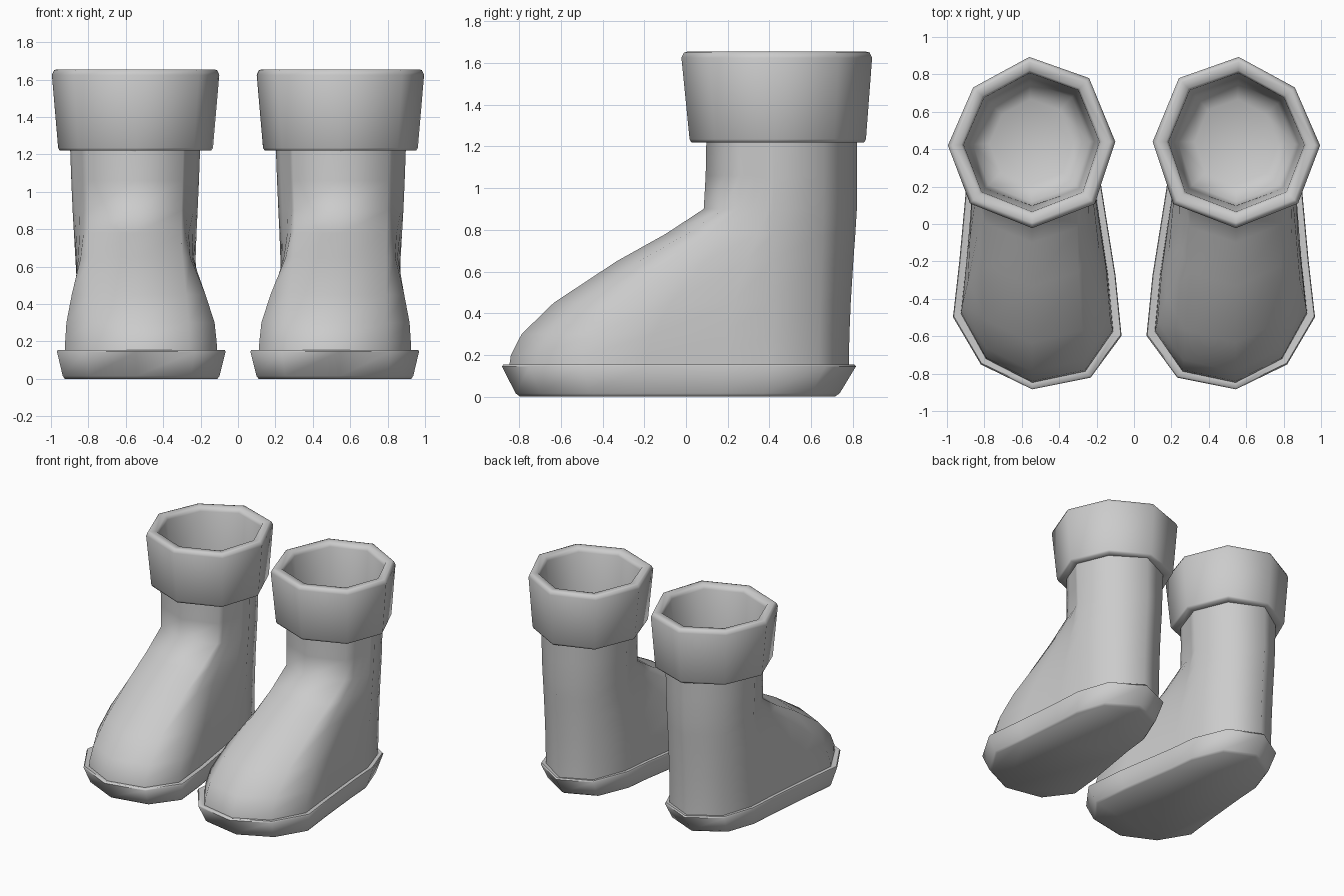
import bpy
import math

if "Cube" in bpy.data.objects:
    bpy.data.objects.remove(bpy.data.objects["Cube"])

boot_grey = bpy.data.materials.new("boot_grey")
boot_grey.diffuse_color = (0.6, 0.6, 0.6, 1)
boot_grey.use_nodes = True
boot_grey.node_tree.nodes["Principled BSDF"].inputs["Base Color"].default_value = boot_grey.diffuse_color


def lerp(a, b, t):
    return a + (b - a) * t


def scaled(ring, sx, sy, centre=(0.55, 0.44)):
    return [(centre[0] + (x - centre[0]) * sx, centre[1] + (y - centre[1]) * sy) for x, y in ring]


def loft(name, rings, cap_start=True, cap_end=True, angle=62):
    """Skin a stack of (z, outline) rings, listed counter-clockwise, for both feet."""
    n = len(rings[0][1])
    verts = [(x, y, z) for z, ring in rings for x, y in ring]
    faces = []
    for r in range(len(rings) - 1):
        for i in range(n):
            j = (i + 1) % n
            faces.append((r * n + i, r * n + j, (r + 1) * n + j, (r + 1) * n + i))
    if cap_start:
        faces.append(tuple(reversed(range(n))))
    if cap_end:
        faces.append(tuple(range((len(rings) - 1) * n, len(rings) * n)))
    for side, sign in (("right", 1), ("left", -1)):
        mesh = bpy.data.meshes.new(side + "_" + name)
        mesh.from_pydata([(x * sign, y, z) for x, y, z in verts], [],
                         faces if sign == 1 else [f[::-1] for f in faces])
        mesh.materials.append(boot_grey)
        obj = bpy.data.objects.new(side + "_" + name, mesh)
        bpy.context.collection.objects.link(obj)
        bpy.ops.object.select_all(action='DESELECT')
        obj.select_set(True)
        bpy.context.view_layer.objects.active = obj
        bpy.ops.object.shade_smooth_by_angle(angle=math.radians(angle))


# Sole outline, starting at the toe and running round the outer side
sole = [(.545, -.888), (.82, -.755), (.97, -.50), (.936, -.20), (.90, .19), (.885, .42), (.80, .67),
        (.56, .82), (.31, .71), (.20, .44), (.176, .22), (.096, -.28), (.064, -.60), (.23, -.825)]
mid = (.53, -.03)
loft("sole", [
    (0, scaled(sole, .90, .885, (.53, -.10))),
    (.015, scaled(sole, .925, .91, (.53, -.10))),
    (.145, scaled(sole, .995, .995, mid)),
    (.155, scaled(sole, .985, .985, mid)),
    (.150, scaled(sole, .91, .955, mid)),
])

# Shaft octagon
front, fr, right, br, back, bl, left, fl = [
    (.545, .085), (.81, .18), (.90, .42), (.80, .66), (.56, .82), (.31, .70), (.20, .44), (.29, .17)]


def along(a, b, t):
    return (lerp(a[0], b[0], t), lerp(a[1], b[1], t))


# Shaft outline with the same point count as the sole
shaft = [front, fr, along(fr, right, .3), along(fr, right, .6), along(fr, right, .85), right, br,
         back, bl, left, along(left, fl, .25), along(left, fl, .6), along(left, fl, .85), fl]
foot = scaled(sole, .90, .955, mid)

# Upper: the foot outline draws back into the shaft as it rises
# (z, forward reach, sideways spread, shaft width)
steps = [(.14, 1.0, 1.0, .95), (.20, .99, .98, .95), (.30, .935, .92, .94), (.45, .77, .66, .93),
         (.65, .446, .22, .93), (.78, .196, .06, .94), (.90, .0, .0, .955), (1.06, -.01, 0, .975),
         (1.30, -.015, 0, 1.0)]
upper = []
for z, ty, tx, w in steps:
    narrow = scaled(shaft, w, 1)
    upper.append((z, [(lerp(s[0], f[0], tx), lerp(s[1], f[1], ty)) for s, f in zip(narrow, foot)]))
loft("upper", upper, cap_start=False, cap_end=False, angle=75)

# Cuff: hollow octagonal collar with a softened rim
rim = [(.545, -.022), (.877, .11), (.995, .42), (.86, .73), (.56, .893), (.24, .78), (.10, .44), (.21, .107)]
low = scaled(rim, .925, .925, (.55, .50))
loft("cuff", [
    (1.225, scaled(rim, .76, .76)),
    (1.22, scaled(low, .98, .98)),
    (1.235, low),
    (1.625, rim),
    (1.65, scaled(rim, .975, .975)),
    (1.655, scaled(rim, .94, .94)),
    (1.65, scaled(rim, .84, .84)),
    (1.62, scaled(rim, .81, .81)),
    (1.25, scaled(rim, .75, .75)),
    (1.05, scaled(rim, .70, .70)),
    (1.00, scaled(rim, .50, .50)),
], cap_start=False, angle=75)
